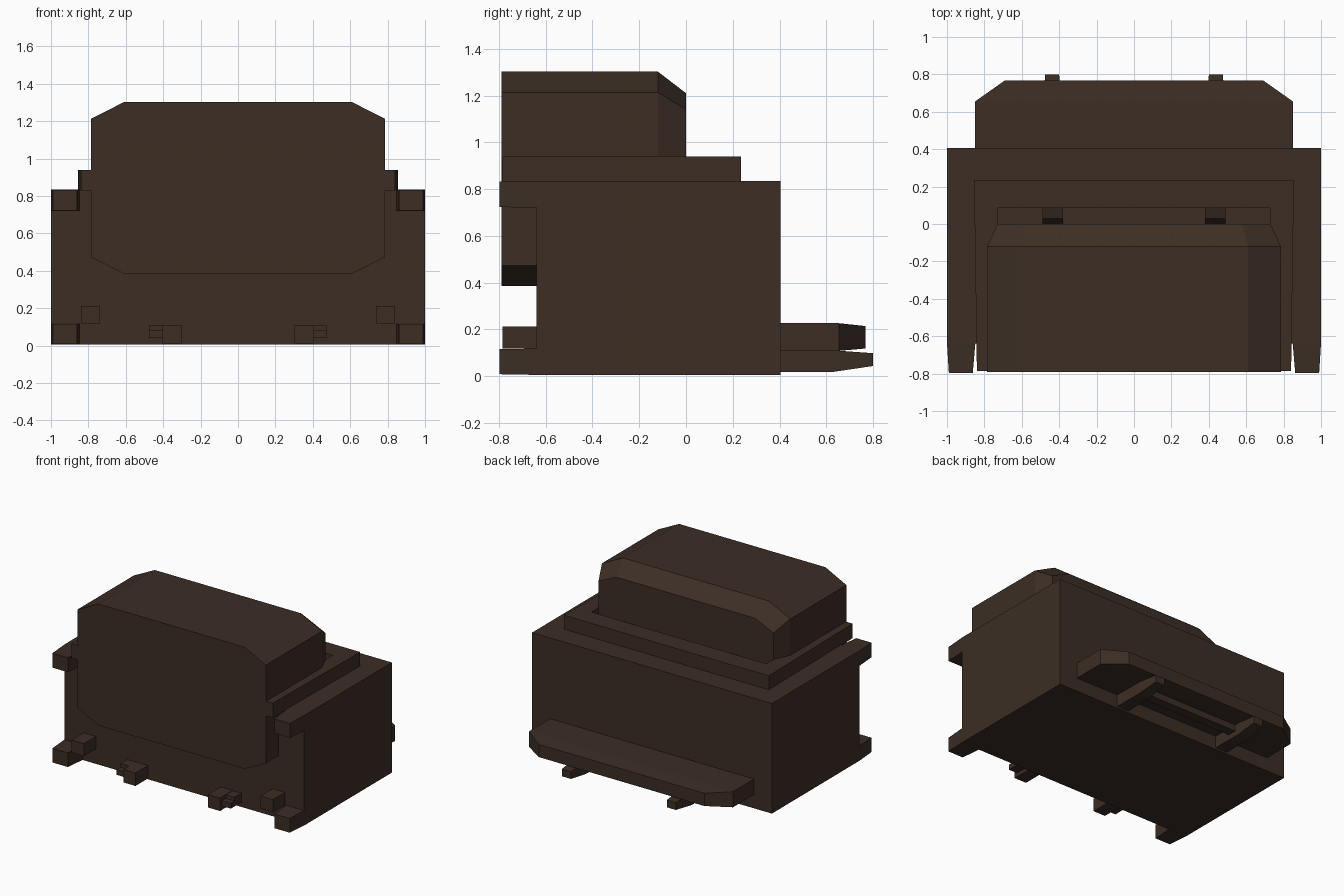
import bpy, bmesh

if "Cube" in bpy.data.objects:
    bpy.data.objects.remove(bpy.data.objects["Cube"])

brown = bpy.data.materials.new("dark brown")
brown.diffuse_color = (0.045, 0.027, 0.018, 1)
brown.use_nodes = True
brown.node_tree.nodes["Principled BSDF"].inputs["Base Color"].default_value = brown.diffuse_color


def loft(name, loops):
    """Closed solid through equal-length loops of points."""
    bm = bmesh.new()
    rings = [[bm.verts.new(p) for p in loop] for loop in loops]
    n = len(rings[0])
    for a, b in zip(rings, rings[1:]):
        for i in range(n):
            j = (i + 1) % n
            bm.faces.new((a[i], a[j], b[j], b[i]))
    bm.faces.new(rings[0])
    bm.faces.new(rings[-1])
    bmesh.ops.recalc_face_normals(bm, faces=bm.faces)
    me = bpy.data.meshes.new(name)
    bm.to_mesh(me)
    bm.free()
    me.materials.append(brown)
    ob = bpy.data.objects.new(name, me)
    bpy.context.collection.objects.link(ob)
    return ob


def rect_xz(x0, x1, y, z0, z1):
    return [(x0, y, z0), (x1, y, z0), (x1, y, z1), (x0, y, z1)]


def box(name, x0, x1, y0, y1, z0, z1):
    return loft(name, [rect_xz(x0, x1, y0, z0, z1), rect_xz(x0, x1, y1, z0, z1)])


def mirror(ob):
    ob.modifiers.new("Mirror", 'MIRROR')


def octagon(y, w, wc, z0, z1, c):
    half = [(wc, z0), (w, z0 + c), (w, z1 - c), (wc, z1)]
    pts = half + [(-x, z) for x, z in reversed(half)]
    return [(x, y, z) for x, z in pts]


# Main housing
box("housing", -1, 1, -0.64, 0.405, 0.005, 0.835)

# Raised rim around the cap, open at the front
rim = [(-0.84, -0.785), (-0.855, 0.235), (0.855, 0.235), (0.84, -0.785),
       (0.73, -0.785), (0.73, 0.085), (-0.73, 0.085), (-0.73, -0.785)]
loft("rim", [[(x, y, z) for x, y in rim] for z in (0.83, 0.94)])

# Large cap with bevelled corners and a tapered rear edge
loft("cap", [octagon(-0.79, 0.785, 0.61, 0.385, 1.302, 0.088),
             octagon(-0.12, 0.785, 0.61, 0.385, 1.302, 0.088),
             octagon(0.0, 0.73, 0.58, 0.47, 1.21, 0.07)])

# Small ramped clips in the gap behind the cap
mirror(loft("gap_clip", [
    [(x, 0.0, 0.83), (x, 0.085, 0.83), (x, 0.085, 0.93), (x, 0.03, 0.91)]
    for x in (0.38, 0.49)]))

# Tapered corner prongs at the front
for name, z0, z1 in (("upper_prong", 0.72, 0.835), ("lower_prong", 0.005, 0.118)):
    mirror(loft(name, [rect_xz(0.848, 1.0, -0.635, z0, z1),
                       rect_xz(0.862, 0.99, -0.797, z0 + 0.003, z1 - 0.003)]))

# Small blocks along the lower front
mirror(box("side_block", 0.737, 0.84, -0.785, -0.63, 0.118, 0.213))
mirror(box("foot_block", 0.302, 0.403, -0.79, -0.63, 0.012, 0.11))
mirror(box("front_pin", 0.40, 0.476, -0.765, -0.63, 0.04, 0.08))
mirror(box("front_pin_cap", 0.40, 0.476, -0.72, -0.63, 0.08, 0.108))

# Rear shelf with cut corners and a slightly thinner lip
def shelf(y, w, z0, z1):
    return rect_xz(-w, w, y, z0, z1)
loft("rear_shelf", [shelf(0.40, 0.85, 0.108, 0.226),
                    shelf(0.655, 0.85, 0.108, 0.226),
                    shelf(0.768, 0.69, 0.118, 0.214)])

# Rear pins under the shelf, and the bar joining them
mirror(loft("rear_pin", [rect_xz(0.39, 0.49, 0.40, 0.018, 0.11),
                         rect_xz(0.393, 0.487, 0.63, 0.018, 0.11),
                         rect_xz(0.40, 0.475, 0.80, 0.043, 0.098)]))
box("rear_bar", -0.40, 0.40, 0.54, 0.61, 0.06, 0.112)
